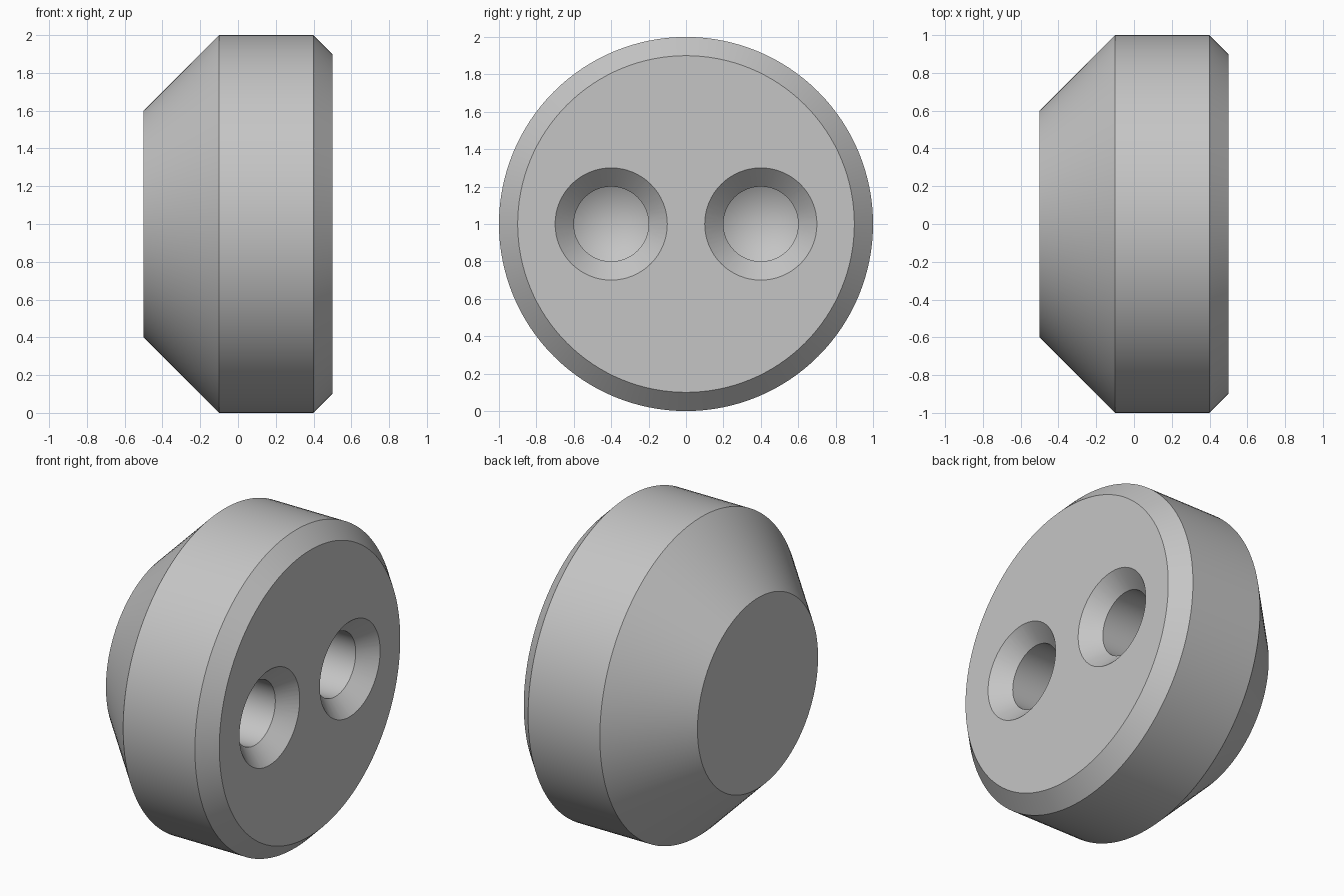
import bpy
import bmesh
import math
from mathutils import Matrix, Vector

if "Cube" in bpy.data.objects:
    bpy.data.objects.remove(bpy.data.objects["Cube"], do_unlink=True)

CENTRE_Z = 1.0

grey = bpy.data.materials.new("plain_grey")
grey.use_nodes = True
colour = (0.56, 0.56, 0.56, 1)
grey.diffuse_color = colour
grey.node_tree.nodes["Principled BSDF"].inputs["Base Color"].default_value = colour


def lathe(name, profile, y, segments):
    """Turn (x, radius) points about the x axis; the ends are on the axis."""
    bm = bmesh.new()
    rings = []
    for x, r in profile:
        count = segments if r else 1
        rings.append([bm.verts.new((x, r * math.cos(math.tau * i / count),
                                    r * math.sin(math.tau * i / count)))
                      for i in range(count)])
    for a, b in zip(rings, rings[1:]):
        for i in range(segments):
            j = (i + 1) % segments
            corners = [a[i % len(a)], a[j % len(a)], b[j % len(b)], b[i % len(b)]]
            bm.faces.new(list(dict.fromkeys(corners)))
    bmesh.ops.dissolve_limit(bm, angle_limit=0.001, verts=bm.verts, edges=bm.edges)
    bmesh.ops.recalc_face_normals(bm, faces=bm.faces)
    bmesh.ops.transform(bm, matrix=Matrix.Translation(Vector((0, y, CENTRE_Z))),
                        verts=bm.verts)
    mesh = bpy.data.meshes.new(name)
    bm.to_mesh(mesh)
    bm.free()
    mesh.materials.append(grey)
    obj = bpy.data.objects.new(name, mesh)
    bpy.context.collection.objects.link(obj)
    return obj


# Round body: wide cone at the back, straight rim, small chamfer at the face
body = lathe("round_body", [(-0.5, 0), (-0.5, 0.6), (-0.1, 1), (0.4, 1),
                            (0.5, 0.9), (0.5, 0)], 0, 128)
bpy.context.view_layer.objects.active = body
body.select_set(True)

# Two countersunk blind holes with drill-point bottoms
for side in (-1, 1):
    cutter = lathe("hole_cutter", [(-0.22, 0), (-0.1, 0.2), (0.4, 0.2),
                                   (0.6, 0.4), (0.6, 0)], side * 0.4, 64)
    cutter.hide_render = True
    cut = body.modifiers.new("hole", "BOOLEAN")
    cut.operation = "DIFFERENCE"
    cut.solver = "EXACT"
    cut.object = cutter
    bpy.ops.object.modifier_apply(modifier=cut.name)
    bpy.data.objects.remove(cutter, do_unlink=True)

bpy.ops.object.shade_smooth_by_angle(angle=math.radians(30))
